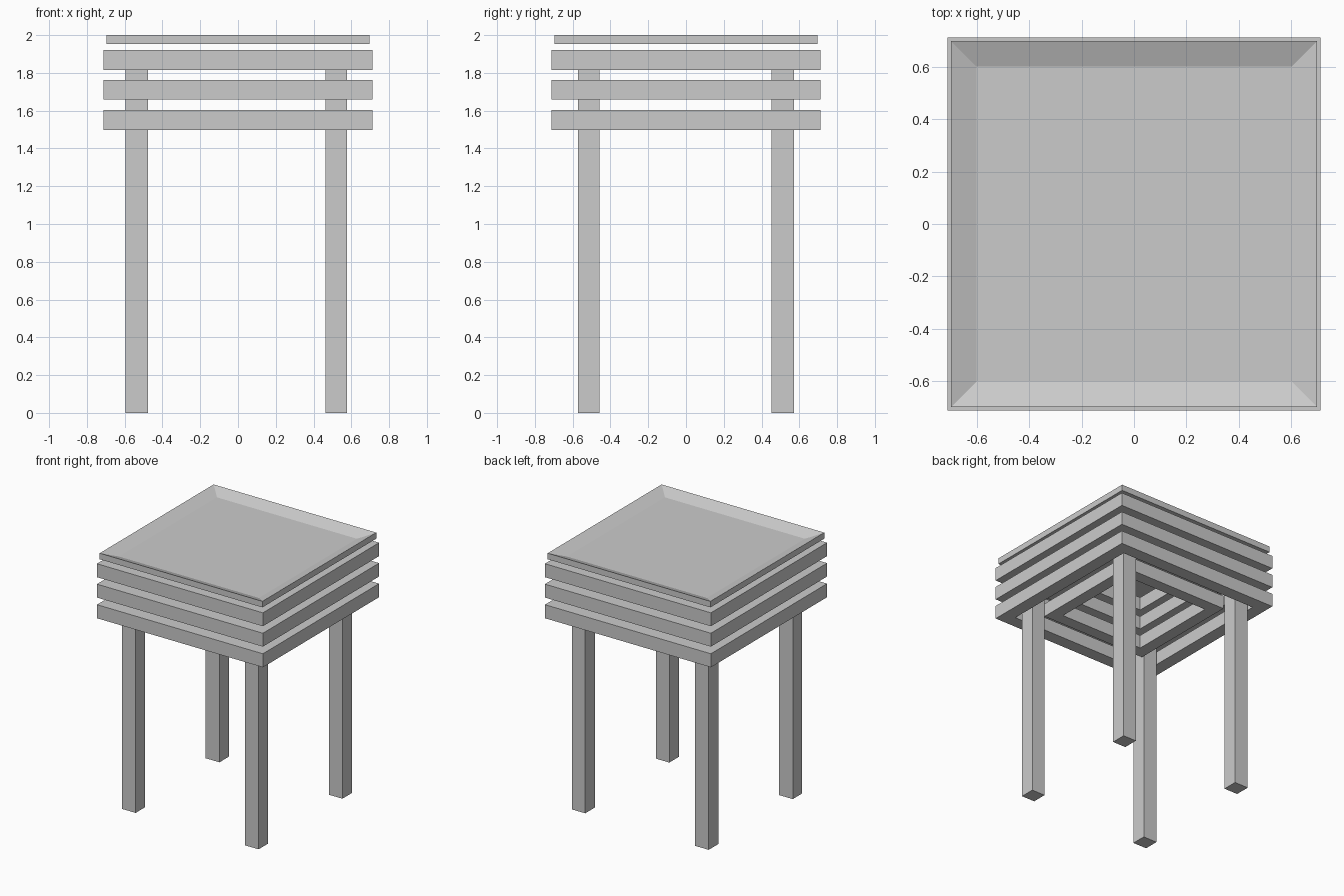
import bpy, bmesh

if "Cube" in bpy.data.objects:
    bpy.data.objects.remove(bpy.data.objects["Cube"])


def finish(name, bm):
    bmesh.ops.recalc_face_normals(bm, faces=bm.faces)
    me = bpy.data.meshes.new(name)
    bm.to_mesh(me)
    bm.free()
    ob = bpy.data.objects.new(name, me)
    bpy.context.collection.objects.link(ob)
    return ob


def square(bm, h, z):
    return [bm.verts.new((sx * h, sy * h, z))
            for sx, sy in ((-1, -1), (1, -1), (1, 1), (-1, 1))]


def bridge(bm, a, b):
    for i in range(4):
        j = (i + 1) % 4
        bm.faces.new((a[i], a[j], b[j], b[i]))


def frame(name, outer, inner, z0, z1):
    """Square ring with flat sides."""
    bm = bmesh.new()
    loops = [square(bm, outer, z0), square(bm, outer, z1),
             square(bm, inner, z1), square(bm, inner, z0)]
    for k in range(4):
        bridge(bm, loops[k], loops[(k + 1) % 4])
    return finish(name, bm)


def box(name, x0, x1, y0, y1, z0, z1):
    bm = bmesh.new()
    bmesh.ops.create_cube(bm, size=1)
    for v in bm.verts:
        v.co.x = x1 if v.co.x > 0 else x0
        v.co.y = y1 if v.co.y > 0 else y0
        v.co.z = z1 if v.co.z > 0 else z0
    return finish(name, bm)


# Dished table top: slab with sloped rim down to a recessed floor
bm = bmesh.new()
loops = [square(bm, 0.697, 1.953), square(bm, 0.697, 2.0),
         square(bm, 0.695, 2.0), square(bm, 0.6, 1.963)]
for a, b in zip(loops, loops[1:]):
    bridge(bm, a, b)
bm.faces.new(loops[0])
bm.faces.new(loops[-1])
finish("table_top", bm)

# Three tiers of rails: outer frame plus inner frame inside the legs
for tier, (z0, z1) in enumerate(((1.498, 1.603), (1.658, 1.762), (1.816, 1.92))):
    frame(f"outer_frame_{tier + 1}", 0.711, 0.61, z0, z1)
    frame(f"inner_frame_{tier + 1}", 0.46, 0.365, z0, z1)

# Four square legs
for side_x, x0, x1 in (("left", -0.595, -0.476), ("right", 0.463, 0.578)):
    for side_y, y0, y1 in (("front", -0.573, -0.457), ("back", 0.453, 0.572)):
        box(f"{side_y}_{side_x}_leg", x0, x1, y0, y1, 0, 1.9)
